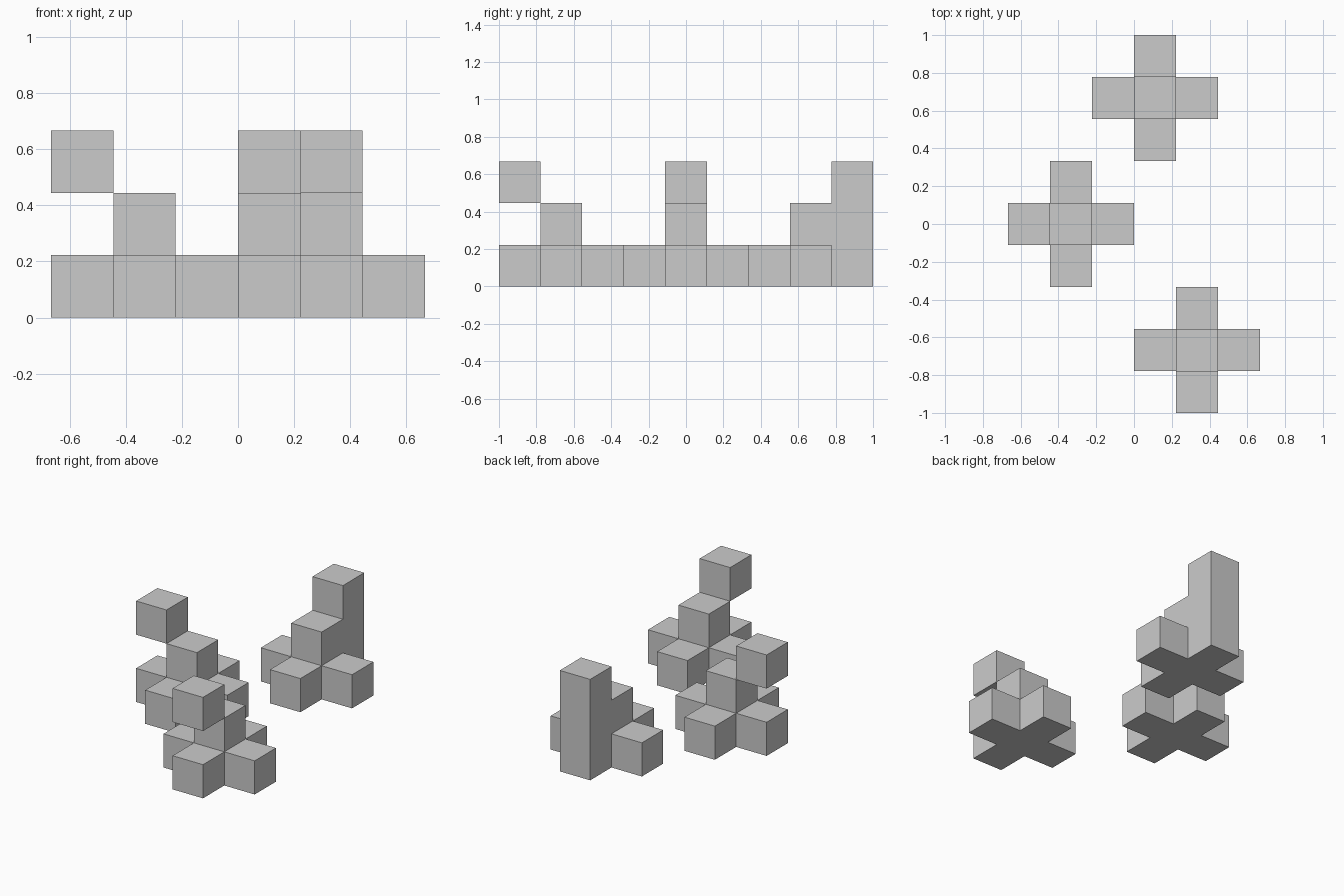
import bpy, bmesh
from mathutils import Vector

if "Cube" in bpy.data.objects:
    bpy.data.objects.remove(bpy.data.objects["Cube"])

U = 2 / 9  # edge length of one cube
DIRS = [Vector(d) for d in ((1, 0, 0), (-1, 0, 0), (0, 1, 0),
                            (0, -1, 0), (0, 0, 1), (0, 0, -1))]


def blocks(name, cells, centre):
    """Outer skin of a group of unit cubes, welded into one mesh."""
    filled = set(cells)
    bm = bmesh.new()
    for cell in cells:
        c = Vector(cell)
        for d in DIRS:
            if tuple(int(v) for v in c + d) in filled:
                continue
            a = Vector((d.y, d.z, d.x))
            b = d.cross(a)
            mid = c + d / 2 + Vector((0, 0, 0.5))
            bm.faces.new([bm.verts.new((mid + (a * s + b * t) / 2) * U)
                          for s, t in ((-1, -1), (1, -1), (1, 1), (-1, 1))])
    bmesh.ops.remove_doubles(bm, verts=bm.verts, dist=1e-4)
    bmesh.ops.dissolve_limit(bm, angle_limit=0.01, verts=bm.verts, edges=bm.edges)
    bmesh.ops.recalc_face_normals(bm, faces=bm.faces)
    mesh = bpy.data.meshes.new(name)
    bm.to_mesh(mesh)
    bm.free()
    obj = bpy.data.objects.new(name, mesh)
    obj.location = (centre[0] * U, centre[1] * U, 0)
    bpy.context.collection.objects.link(obj)


# Cross-shaped base with a second cube stacked on its middle
CROSS = [(0, 0, 0), (1, 0, 0), (-1, 0, 0), (0, 1, 0), (0, -1, 0), (0, 0, 1)]

# Back cross, with a three-cube column on its rear arm
blocks("back_cross", CROSS + [(0, 1, 1), (0, 1, 2)], (0.5, 3))

# Left and front crosses, each with a top cube touching only along an edge
for side, centre, top in (("left", (-1.5, 0), (-1, 0, 2)),
                          ("front", (1.5, -3), (0, -1, 2))):
    blocks(side + "_cross", CROSS, centre)
    blocks(side + "_top_cube", [top], centre)
